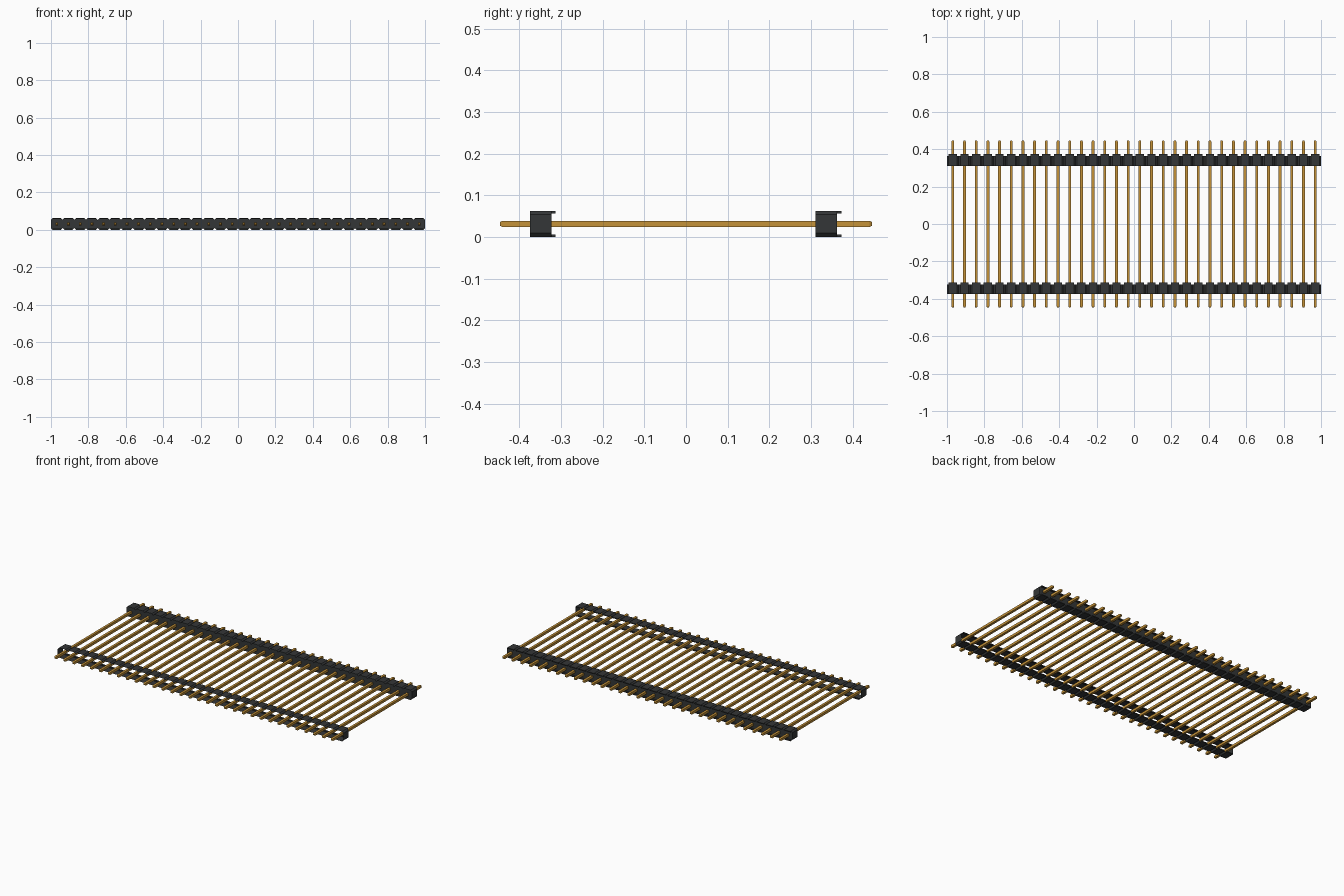
import bpy
import bmesh

cube = bpy.data.objects.get("Cube")
if cube:
    bpy.data.objects.remove(cube, do_unlink=True)

COUNT = 32
PITCH = 2 / COUNT
HEIGHT = PITCH
MID = HEIGHT / 2
CHAMFER = 0.009


def material(name, color):
    mat = bpy.data.materials.new(name)
    mat.use_nodes = True
    mat.diffuse_color = color
    bsdf = mat.node_tree.nodes["Principled BSDF"]
    bsdf.inputs["Base Color"].default_value = color
    bsdf.inputs["Roughness"].default_value = 0.6
    return mat


black = material("black plastic", (0.034, 0.037, 0.038, 1))
gold = material("gold metal", (0.56, 0.29, 0.04, 1))


def finish(name, bm, mat):
    mesh = bpy.data.meshes.new(name)
    bmesh.ops.remove_doubles(bm, verts=bm.verts, dist=0.0001)
    bmesh.ops.recalc_face_normals(bm, faces=bm.faces)
    bm.to_mesh(mesh)
    bm.free()
    mesh.materials.append(mat)
    obj = bpy.data.objects.new(name, mesh)
    bpy.context.collection.objects.link(obj)
    return obj


def outline():
    """Upper edge of the row of chamfered blocks, left to right."""
    points = []
    for i in range(COUNT):
        x0, x1 = -1 + i * PITCH, -1 + (i + 1) * PITCH
        points += [(x0, HEIGHT - CHAMFER), (x0 + CHAMFER, HEIGHT),
                   (x1 - CHAMFER, HEIGHT), (x1, HEIGHT - CHAMFER)]
    return points


def strip(name, y0, y1, lip, walls):
    """Notched sleeve, with end caps, lips and optional walls."""
    bm = bmesh.new()

    def quad(*corners):
        bm.faces.new([bm.verts.new(c) for c in corners])

    top = outline()
    for (xa, za), (xb, zb) in zip(top, top[1:]):
        if xb - xa < 0.0001:
            continue
        # top and bottom skins
        for a, b in ((za, zb), (HEIGHT - za, HEIGHT - zb)):
            quad((xa, y0, a), (xb, y0, b), (xb, y1, b), (xa, y1, a))
        # front and back walls
        if walls:
            for y in (y0, y1):
                quad((xa, y, HEIGHT - za), (xb, y, HEIGHT - zb),
                     (xb, y, zb), (xa, y, za))
    for x in (-1, 1):
        quad((x, y0, CHAMFER), (x, y1, CHAMFER),
             (x, y1, HEIGHT - CHAMFER), (x, y0, HEIGHT - CHAMFER))
    finish(name, bm, black)

    # thin lips along the rear rim of every block
    lips = bmesh.new()
    for i in range(COUNT):
        x = -1 + (i + 0.5) * PITCH
        for z in (0.003, HEIGHT - 0.003):
            made = bmesh.ops.create_cube(lips, size=1)["verts"]
            bmesh.ops.scale(lips, verts=made,
                            vec=(PITCH - 2 * CHAMFER, lip, 0.006))
            bmesh.ops.translate(lips, verts=made, vec=(x, y1 + lip / 2, z))
    finish(name + "_lips", lips, black)


strip("front_strip", -0.375, -0.323, 0.01, False)
strip("back_strip", 0.311, 0.363, 0.01, True)

# Square pins with tapered tips
pins = bmesh.new()
sections = [(-0.447, 0.004), (-0.441, 0.0075), (0.441, 0.0075), (0.447, 0.004)]
for i in range(COUNT):
    x = -1 + (i + 0.5) * PITCH
    rings = [[pins.verts.new((x + sx * r, y, MID + sz * r))
              for sx, sz in ((-1, -1), (1, -1), (1, 1), (-1, 1))]
             for y, r in sections]
    for a, b in zip(rings, rings[1:]):
        for k in range(4):
            n = (k + 1) % 4
            pins.faces.new((a[k], a[n], b[n], b[k]))
    pins.faces.new(rings[0])
    pins.faces.new(rings[-1])
finish("pins", pins, gold)
